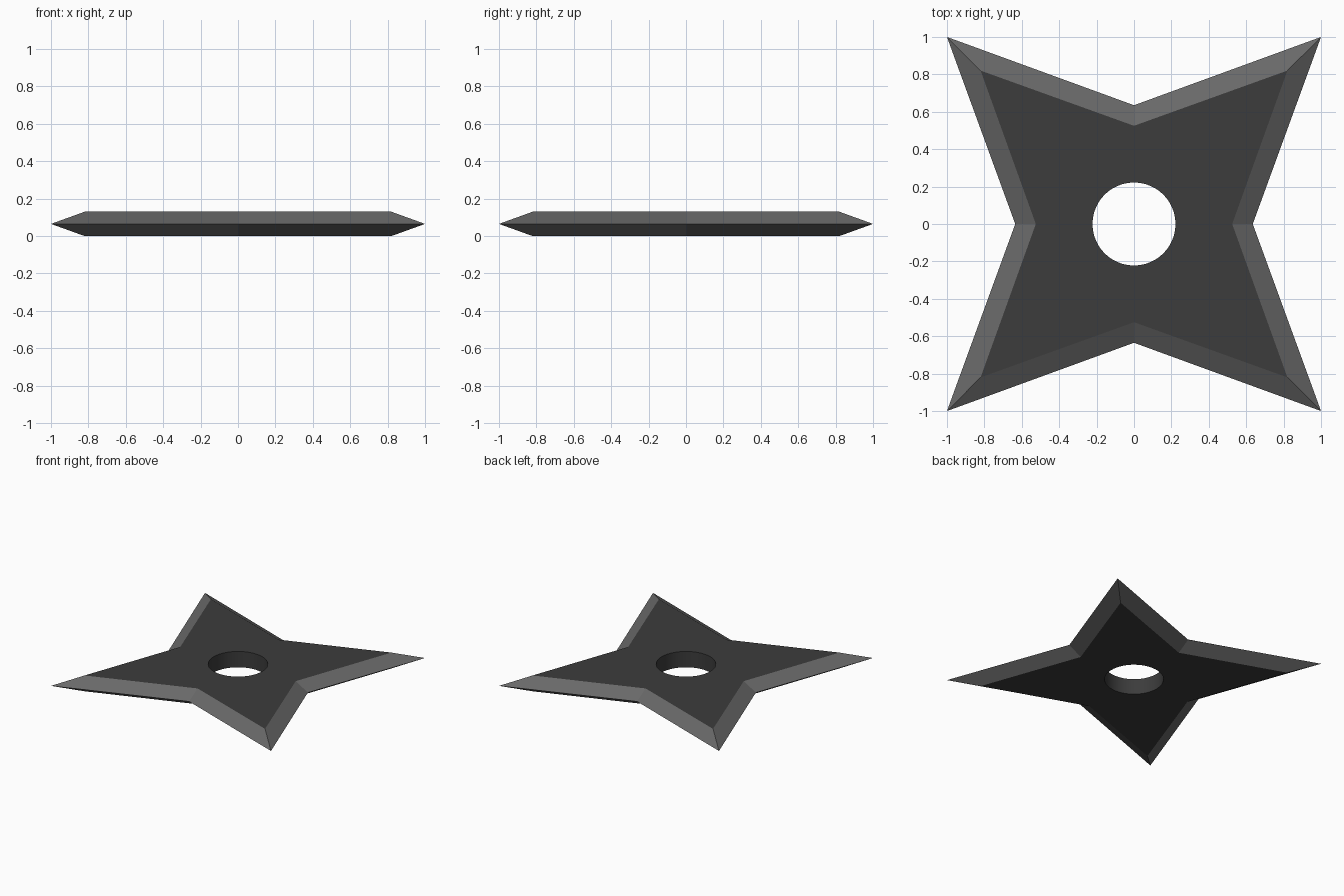
import bpy, bmesh
from math import cos, sin, pi

if "Cube" in bpy.data.objects:
    bpy.data.objects.remove(bpy.data.objects["Cube"])

THICK, HOLE_R, SEG = 0.13, 0.222, 6   # SEG = hole segments per star edge


def material(name, grey):
    m = bpy.data.materials.new(name)
    m.diffuse_color = (grey, grey, grey, 1)
    m.use_nodes = True
    m.node_tree.nodes["Principled BSDF"].inputs["Base Color"].default_value = m.diffuse_color
    return m


def star(bm, tip, notch, z):
    """Eight corners: notches on the axes, tips on the diagonals."""
    pts = []
    for k in range(8):
        r = tip * 2 ** 0.5 if k % 2 else notch
        a = k * pi / 4
        pts.append(bm.verts.new((r * cos(a), r * sin(a), z)))
    return pts


def circle(bm, z):
    n = 8 * SEG
    return [bm.verts.new((HOLE_R * cos(2 * pi * i / n), HOLE_R * sin(2 * pi * i / n), z))
            for i in range(n)]


bm = bmesh.new()
edge = star(bm, 1.0, 0.635, THICK / 2)
holes = []

# Flat face and sharpened bevel, above and below
for z in (0, THICK):
    inner, hole = star(bm, 0.82, 0.525, z), circle(bm, z)
    holes.append(hole)
    for k in range(8):
        j = (k + 1) % 8
        arc = [hole[(k * SEG + i) % len(hole)] for i in range(SEG + 1)]
        bm.faces.new([inner[k], inner[j]] + arc[::-1])
        bm.faces.new([edge[k], edge[j], inner[j], inner[k]]).material_index = 1

# Wall of the centre hole
n = len(holes[0])
for i in range(n):
    j = (i + 1) % n
    bm.faces.new([holes[0][i], holes[0][j], holes[1][j], holes[1][i]]).smooth = True

bmesh.ops.recalc_face_normals(bm, faces=bm.faces[:])
for e in bm.edges:
    e.smooth = e.calc_face_angle(0) < 0.5

mesh = bpy.data.meshes.new("throwing_star")
bm.to_mesh(mesh)
bm.free()
mesh.materials.append(material("dark_steel", 0.045))
mesh.materials.append(material("ground_edge", 0.14))
bpy.context.collection.objects.link(bpy.data.objects.new("throwing_star", mesh))
